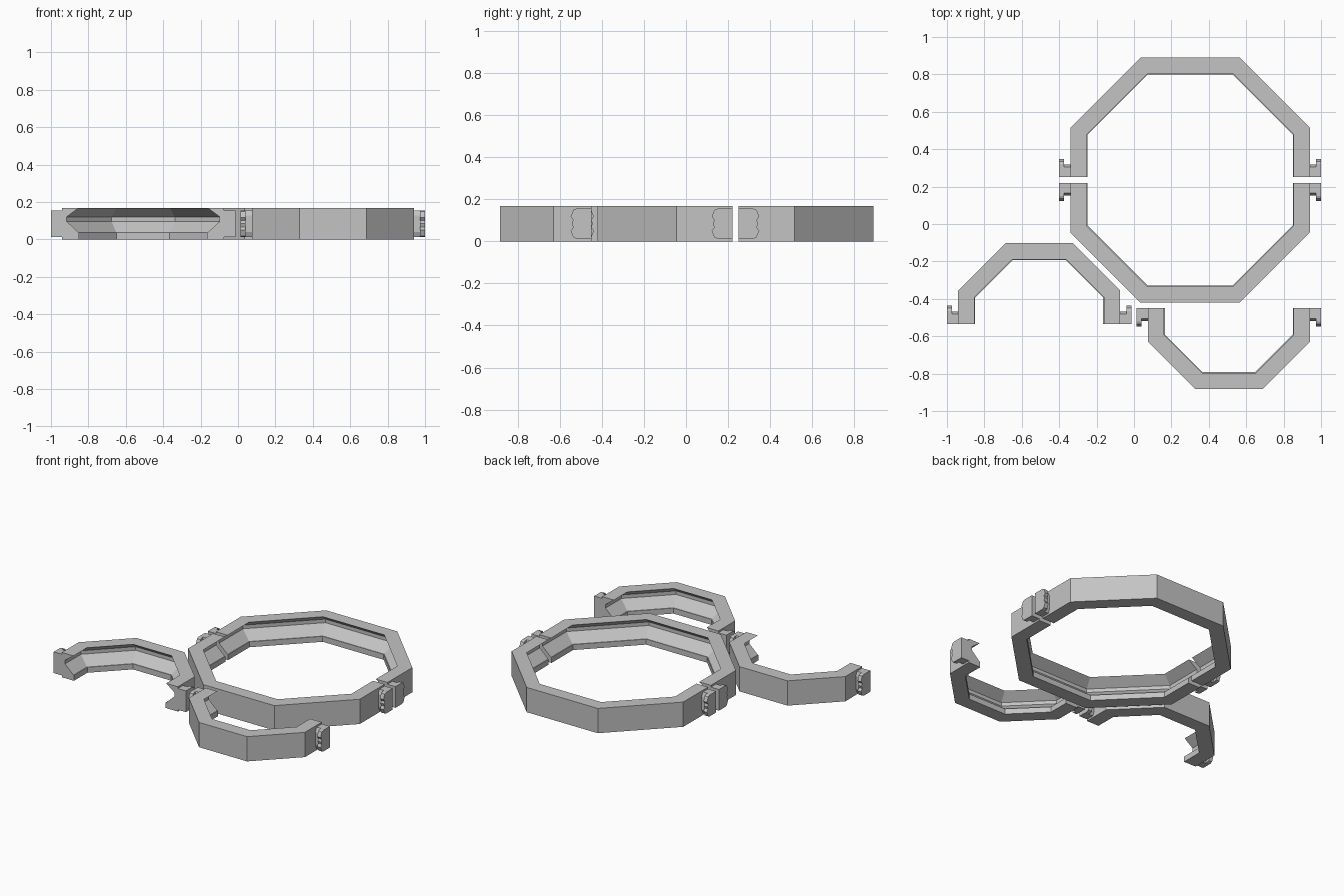
import bpy, bmesh, math

if "Cube" in bpy.data.objects:
    bpy.data.objects.remove(bpy.data.objects["Cube"])

H = 0.167

grey = bpy.data.materials.new("plain grey")
grey.diffuse_color = (0.55, 0.55, 0.55, 1)
grey.use_nodes = True
grey.node_tree.nodes["Principled BSDF"].inputs["Base Color"].default_value = grey.diffuse_color


def add_object(name, bm):
    bmesh.ops.recalc_face_normals(bm, faces=bm.faces)
    mesh = bpy.data.meshes.new(name)
    bm.to_mesh(mesh)
    bm.free()
    mesh.materials.append(grey)
    obj = bpy.data.objects.new(name, mesh)
    bpy.context.collection.objects.link(obj)
    return obj


# Wall section: (distance in from the outer face, height), with a V groove inside
SECTION = [(0, 0), (0, H), (0.087, H), (0.024, 0.12), (0.024, 0.096),
           (0.087, 0.037), (0.091, 0.037), (0.091, 0)]


def half_octagon(a):
    """Half of a regular octagon with apothem a, from +x round to -x."""
    s = a * math.tan(math.pi / 8)
    return [(a, 0), (a, s), (s, a), (-s, a), (-a, s), (-a, 0)]


def half_ring(name, cx, cy, apothem, side):
    bm = bmesh.new()
    rails = [[bm.verts.new((cx + x, cy + side * y, z))
              for x, y in half_octagon(apothem - d)] for d, z in SECTION]
    n = len(rails)
    for i in range(n):
        a, b = rails[i], rails[(i + 1) % n]
        for k in range(5):
            bm.faces.new((a[k], a[k + 1], b[k + 1], b[k]))
    bm.faces.new([r[0] for r in rails])
    bm.faces.new([r[-1] for r in rails])
    add_object(name, bm)


# Clip outlines seen from the side: (distance from the joint, height)
HOOK = [(0, 0.012), (0.07, 0.012), (0.085, 0.018), (0.098, 0.05), (0.086, 0.066),
        (0.092, 0.084), (0.086, 0.101), (0.098, 0.117), (0.085, 0.149),
        (0.07, 0.155), (0, 0.155)]
NECK = [(0, 0.012), (0.055, 0.012), (0.068, 0.04), (0.068, 0.127),
        (0.055, 0.155), (0, 0.155)]


def prism(bm, outline, x0, x1, cy, side):
    ends = [[bm.verts.new((x, cy + side * d, z)) for d, z in outline] for x in (x0, x1)]
    n = len(outline)
    for i in range(n):
        j = (i + 1) % n
        bm.faces.new((ends[0][i], ends[0][j], ends[1][j], ends[1][i]))
    for end in ends:
        bm.faces.new(end)


def clips(name, cx, cy, apothem, side):
    for label, m in (("right", 1), ("left", -1)):
        bm = bmesh.new()
        x = cx + m * apothem
        prism(bm, NECK, x, x + m * 0.034, cy, side)
        prism(bm, HOOK, x + m * 0.034, x + m * 0.06, cy, side)
        add_object(f"{name}_{label}_clip", bm)


# Two large halves facing each other, and two small halves set apart
for name, cx, cy, apothem, side in (
        ("large_back_half", 0.30, 0.25, 0.64, 1),
        ("large_front_half", 0.30, 0.22, 0.64, -1),
        ("small_left_half", -0.507, -0.535, 0.433, 1),
        ("small_right_half", 0.507, -0.45, 0.433, -1)):
    half_ring(name, cx, cy, apothem, side)
    clips(name, cx, cy, apothem, side)
